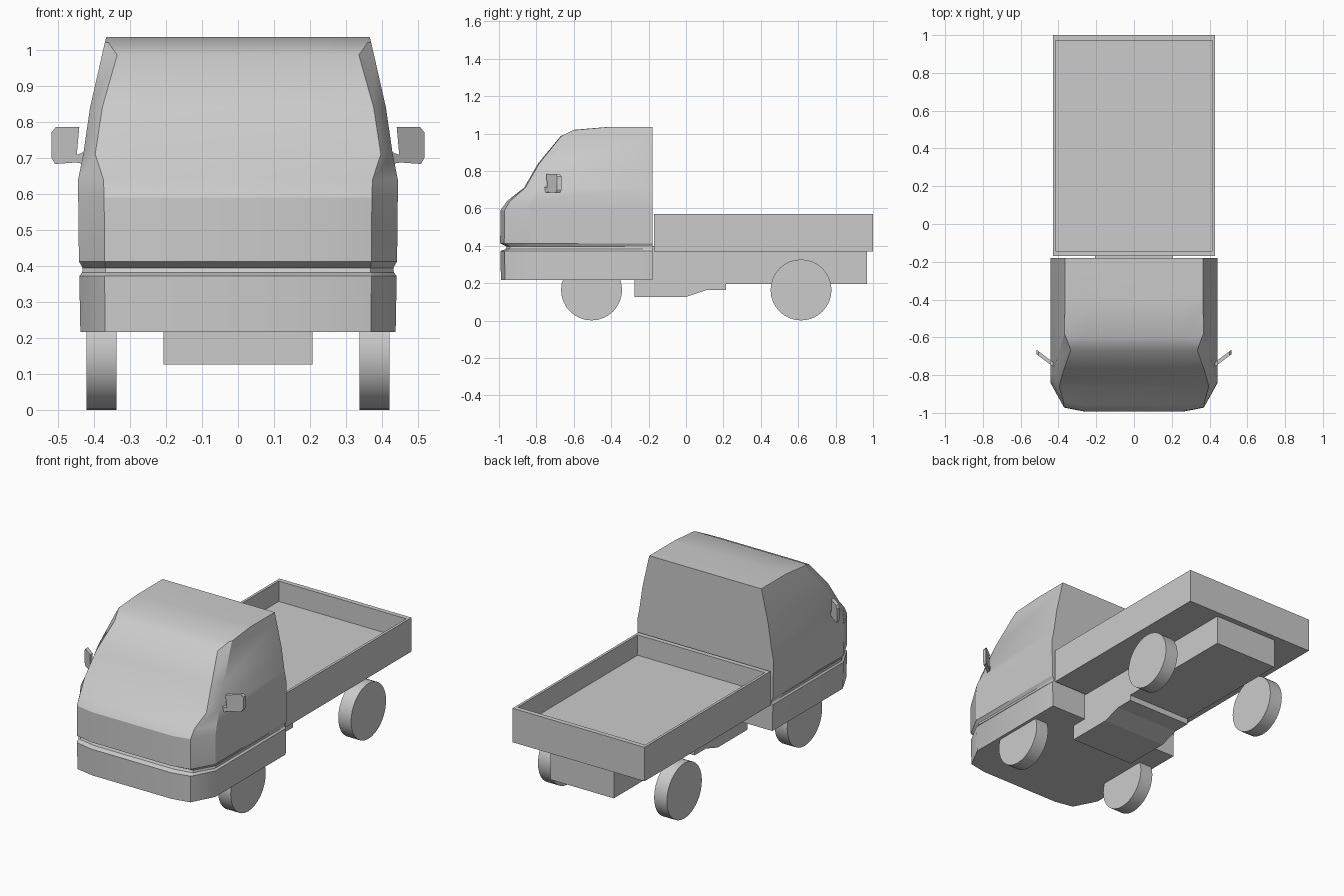
import bpy, bmesh, math


def make_object(name, verts, faces, smooth=None):
    mesh = bpy.data.meshes.new(name)
    mesh.from_pydata(verts, [], faces)
    bm = bmesh.new()
    bm.from_mesh(mesh)
    bmesh.ops.recalc_face_normals(bm, faces=bm.faces)
    bm.to_mesh(mesh)
    bm.free()
    ob = bpy.data.objects.new(name, mesh)
    bpy.context.collection.objects.link(ob)
    if smooth:
        bpy.ops.object.select_all(action='DESELECT')
        ob.select_set(True)
        bpy.context.view_layer.objects.active = ob
        bpy.ops.object.shade_smooth_by_angle(angle=math.radians(smooth))
    return ob


def loft(name, rings, smooth=None):
    """Skin a stack of closed rings and cap both ends."""
    n = len(rings[0])
    verts = [p for ring in rings for p in ring]
    faces = [(r * n + i, r * n + (i + 1) % n, (r + 1) * n + (i + 1) % n, (r + 1) * n + i)
             for r in range(len(rings) - 1) for i in range(n)]
    faces += [tuple(range(n)), tuple(range(len(verts) - n, len(verts)))]
    return make_object(name, verts, faces, smooth)


# Cab: levels of (z, front y, corner x, corner y, side x, side y)
levels = [
    (0.217, -0.995, 0.368, -0.968, 0.437, -0.835),
    (0.372, -0.998, 0.370, -0.970, 0.440, -0.838),
    (0.382, -0.970, 0.368, -0.945, 0.432, -0.830),
    (0.395, -0.963, 0.367, -0.940, 0.431, -0.828),
    (0.413, -0.999, 0.370, -0.972, 0.441, -0.840),
    (0.590, -0.997, 0.371, -0.970, 0.443, -0.840),
    (0.640, -0.960, 0.373, -0.940, 0.443, -0.830),
    (0.710, -0.868, 0.396, -0.860, 0.429, -0.785),
    (0.840, -0.793, 0.376, -0.785, 0.410, -0.715),
    (0.985, -0.672, 0.335, -0.668, 0.377, -0.610),
    (1.020, -0.600, 0.360, -0.600, 0.369, -0.580),
    (1.035, -0.420, 0.362, -0.420, 0.365, -0.410),
]
rings = []
for z, fy, cx, cy, sx, sy in levels:
    half = [(0.7 * cx, fy + 0.2 * (cy - fy)), (cx, cy), (sx, sy), (sx, -0.18)]
    rings.append([(x, y, z) for x, y in half] + [(-x, y, z) for x, y in reversed(half)])
loft("cab", rings, 28)

# Chassis with the lower engine housing
profile = [(-0.275, 0.23), (-0.275, 0.127), (0.0, 0.127), (0.11, 0.163), (0.215, 0.163),
           (0.215, 0.197), (0.967, 0.197), (0.967, 0.372), (-0.165, 0.372),
           (-0.165, 0.4), (-0.19, 0.4), (-0.19, 0.23)]
loft("chassis", [[(x, y, z) for y, z in profile] for x in (-0.207, 0.207)])


# Open cargo bed with thin walls
def rect(x, y0, y1, z):
    return [(-x, y0, z), (x, y0, z), (x, y1, z), (-x, y1, z)]


loft("cargo_bed", [rect(0.43, -0.17, 1.0, 0.37), rect(0.43, -0.17, 1.0, 0.57),
                   rect(0.415, -0.142, 0.972, 0.57), rect(0.415, -0.142, 0.972, 0.45)])

# Wheels and wing mirrors, both sides
mirror_outline = [(0.44, 0.785), (0.505, 0.785), (0.517, 0.77), (0.517, 0.70), (0.507, 0.683),
                  (0.45, 0.687), (0.412, 0.68), (0.412, 0.722), (0.447, 0.708)]
for s, side in ((-1, "left"), (1, "right")):
    for y, end in ((-0.505, "front"), (0.615, "rear")):
        loft(f"{end}_{side}_wheel", [
            [(s * x, y + 0.163 * math.cos(a), 0.164 + 0.163 * math.sin(a))
             for a in (2 * math.pi * i / 32 for i in range(32))] for x in (0.337, 0.42)], 30)
    loft(f"{side}_wing_mirror", [
        [(s * x, -0.735 + 0.75 * (x - 0.44) + d, z) for x, z in mirror_outline]
        for d in (-0.012, 0.012)])
